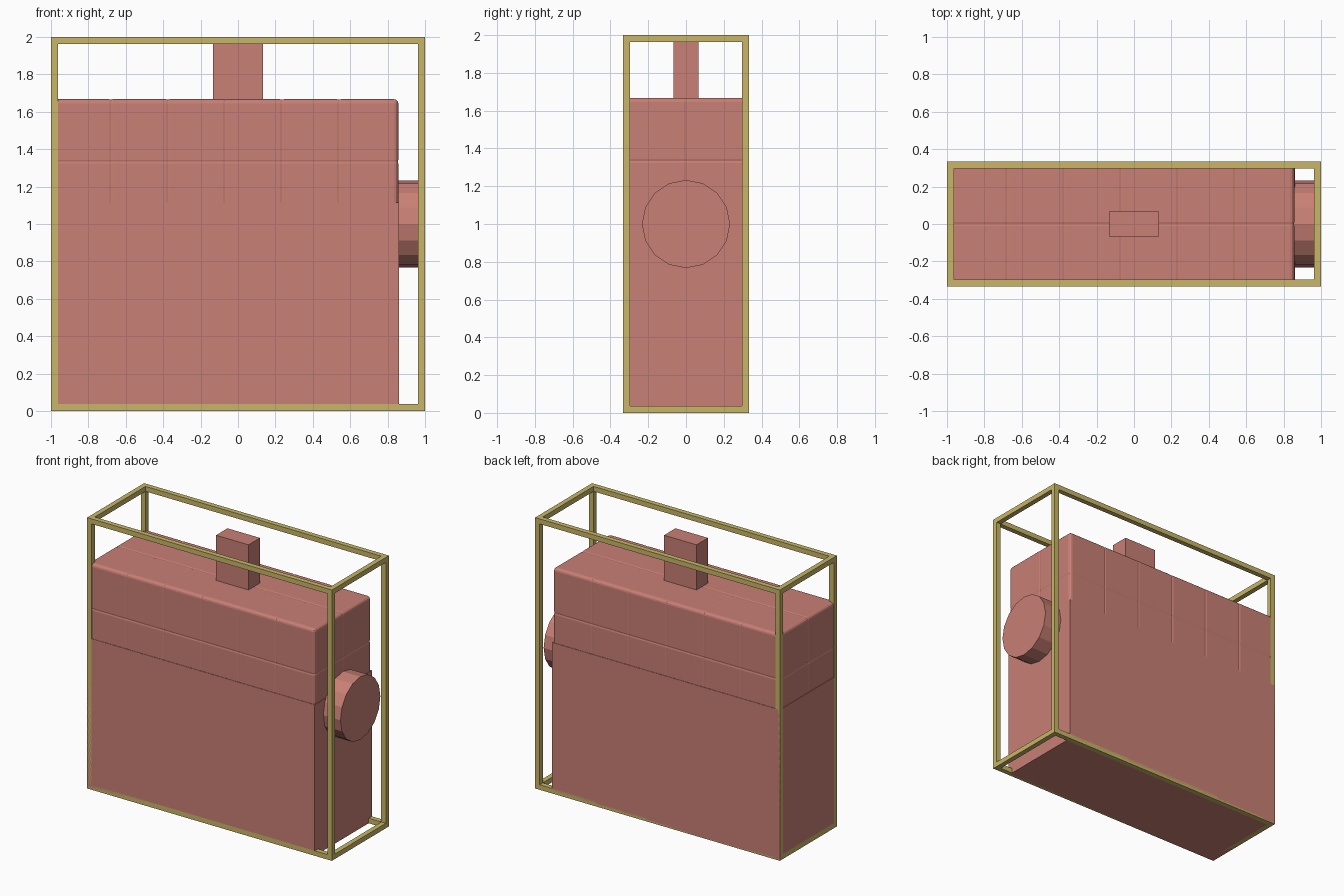
import bpy, bmesh, math

if "Cube" in bpy.data.objects:
    bpy.data.objects.remove(bpy.data.objects["Cube"])

HY, BAR, END = 0.333, 0.037, 0.86   # half depth, frame bar width, right end of body


def material(name, rgb):
    m = bpy.data.materials.new(name)
    m.diffuse_color = (*rgb, 1)
    m.use_nodes = True
    m.node_tree.nodes["Principled BSDF"].inputs["Base Color"].default_value = m.diffuse_color
    return m


red = material("dusty red", (0.58, 0.215, 0.178))
olive = material("olive yellow", (0.58, 0.47, 0.14))


def add_box(bm, lo, hi):
    """Append an axis-aligned box; return its edges."""
    verts = bmesh.ops.create_cube(bm, size=1)["verts"]
    for v in verts:
        v.co = [(a + b) / 2 + c * (b - a) for a, b, c in zip(lo, hi, v.co)]
    return list({e for v in verts for e in v.link_edges})


def finish(bm, name, mat):
    mesh = bpy.data.meshes.new(name)
    bm.to_mesh(mesh)
    bm.free()
    ob = bpy.data.objects.new(name, mesh)
    bpy.context.collection.objects.link(ob)
    mesh.materials.append(mat)
    return ob


# Outer frame: twelve square bars along the edges of the bounding box
bm = bmesh.new()
xs, ys, zs = [((-h, -h + BAR), (h - BAR, h)) for h in (1, HY, 1)]
zs = [(a + 1, b + 1) for a, b in zs]
for y in ys:
    for z in zs:
        add_box(bm, (-1, y[0], z[0]), (1, y[1], z[1]))
for x in xs:
    for z in zs:
        add_box(bm, (x[0], -HY + BAR, z[0]), (x[1], HY - BAR, z[1]))
    for y in ys:
        add_box(bm, (x[0], y[0], BAR), (x[1], y[1], 2 - BAR))
finish(bm, "frame", olive)

# Solid lower body
bm = bmesh.new()
add_box(bm, (-1, -HY, 0), (END, HY, 1.115))
finish(bm, "body", red)

# Upper stack of rounded blocks, overlapping a little so narrow grooves remain
bm = bmesh.new()
LO, HI, N = (-0.997, -HY + 0.003, 1.0), (END - 0.003, HY - 0.003, 1.667), (6, 2, 2)
LAP = 0.012
pitch = [(b - a - 2 * LAP) / n for a, b, n in zip(LO, HI, N)]
for i in range(N[0]):
    for j in range(N[1]):
        for k in range(N[2]):
            lo = [a + p * c for a, p, c in zip(LO, pitch, (i, j, k))]
            hi = [a + p + 2 * LAP for a, p in zip(lo, pitch)]
            edges = add_box(bm, lo, hi)
            bmesh.ops.bevel(bm, geom=edges, offset=0.022, segments=3,
                            profile=0.5, affect='EDGES')
finish(bm, "upper_blocks", red)

# Top post
bm = bmesh.new()
add_box(bm, (-0.133, -0.067, 1.6), (0.133, 0.067, 2.0))
finish(bm, "top_post", red)

# Round side connector
bpy.ops.mesh.primitive_cylinder_add(vertices=16, radius=0.233, depth=0.2,
                                    location=(0.9, 0, 1.0),
                                    rotation=(0, math.pi / 2, 0))
connector = bpy.context.object
connector.name = "side_connector"
connector.data.materials.append(red)
